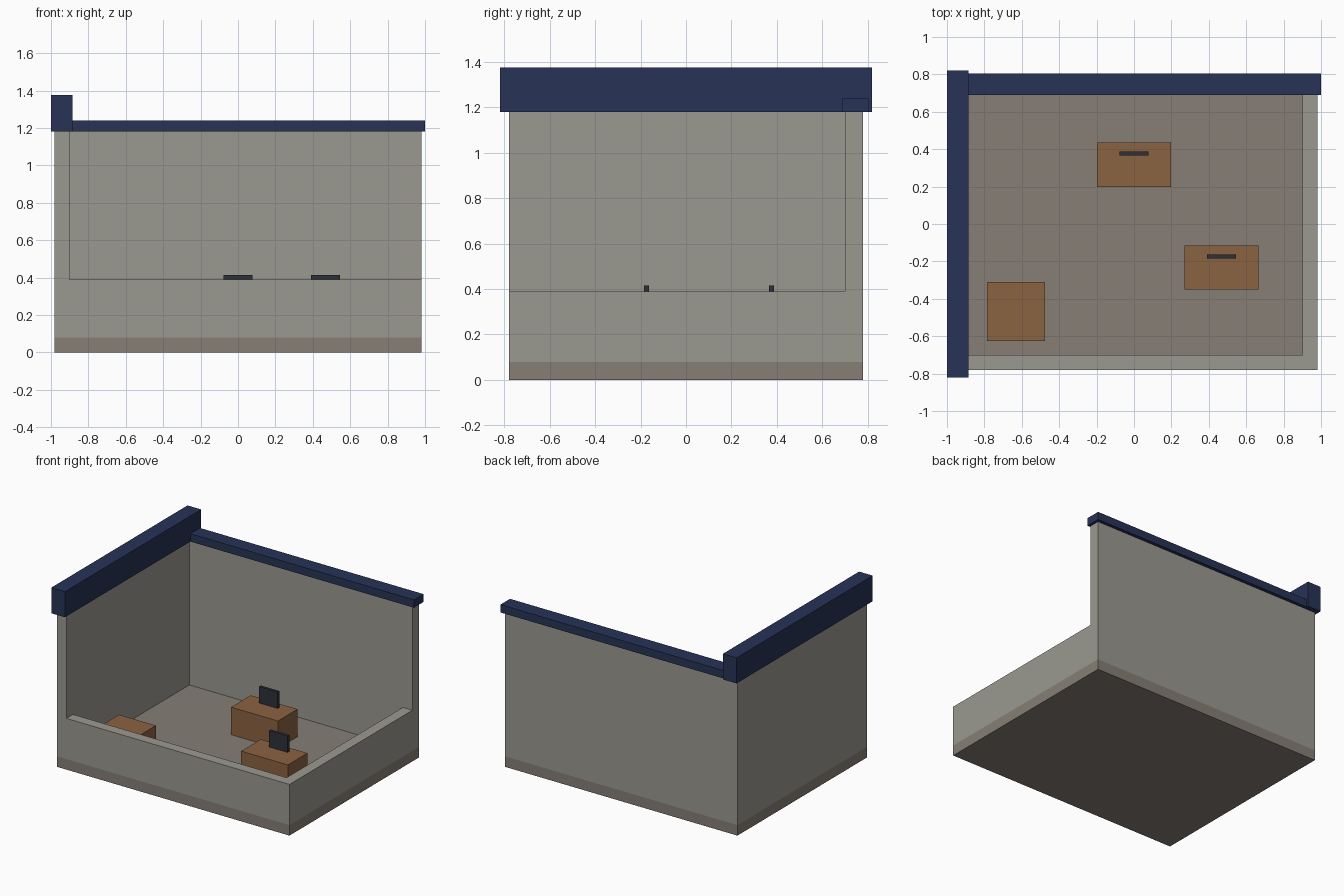
import bpy

if "Cube" in bpy.data.objects:
    bpy.data.objects.remove(bpy.data.objects["Cube"])


def material(name, rgb):
    m = bpy.data.materials.new(name)
    m.diffuse_color = (*rgb, 1)
    m.use_nodes = True
    m.node_tree.nodes["Principled BSDF"].inputs["Base Color"].default_value = m.diffuse_color
    return m


WALL = material("wall_grey", (0.33, 0.32, 0.28))
FLOOR = material("floor_taupe", (0.24, 0.21, 0.18))
NAVY = material("trim_navy", (0.02, 0.033, 0.095))
WOOD = material("wood", (0.26, 0.125, 0.055))
DARK = material("screen_dark", (0.025, 0.03, 0.04))


def box(name, x, y, z, mat):
    """Box from (min, max) ranges on each axis."""
    bpy.ops.mesh.primitive_cube_add(size=1)
    ob = bpy.context.object
    ob.name = name
    centre = [(a + b) / 2 for a, b in (x, y, z)]
    size = [b - a for a, b in (x, y, z)]
    for v in ob.data.vertices:
        v.co = [v.co[i] * size[i] for i in range(3)]
    ob.location = centre
    ob.data.materials.append(mat)
    return ob


X, Y, T = 0.98, 0.78, 0.08            # half footprint and wall thickness
BASE, LOW, HIGH = 0.08, 0.39, 1.18    # floor top, low wall top, high wall top

# Floor and walls: two tall sides, two cut-away sides
box("floor_slab", (-X, X), (-Y, Y), (0, BASE), FLOOR)
box("left_wall", (-X, -X + T), (-Y, Y), (BASE, HIGH), WALL)
box("back_wall", (-X + T, X), (Y - T, Y), (BASE, HIGH), WALL)
box("front_low_wall", (-X + T, X), (-Y, -Y + T), (BASE, LOW), WALL)
box("right_low_wall", (X - T, X), (-Y + T, Y - T), (BASE, LOW), WALL)

# Coping on the tall walls
box("left_parapet", (-1.0, -0.885), (-0.82, 0.82), (HIGH, 1.375), NAVY)
box("back_coping", (-0.885, 1.0), (0.69, 0.805), (HIGH, 1.24), NAVY)

# Desks with upright screens
DESK_TOP = 0.29
for name, cx, cy in (("back", 0.0, 0.317), ("right", 0.468, -0.232)):
    box(name + "_desk", (cx - 0.197, cx + 0.197), (cy - 0.118, cy + 0.118),
        (BASE, DESK_TOP), WOOD)
    box(name + "_screen", (cx - 0.078, cx + 0.078), (cy + 0.048, cy + 0.070),
        (DESK_TOP, 0.415), DARK)

# Low crate in the front left corner
box("corner_crate", (-0.785, -0.475), (-0.625, -0.31), (BASE, 0.27), WOOD)
